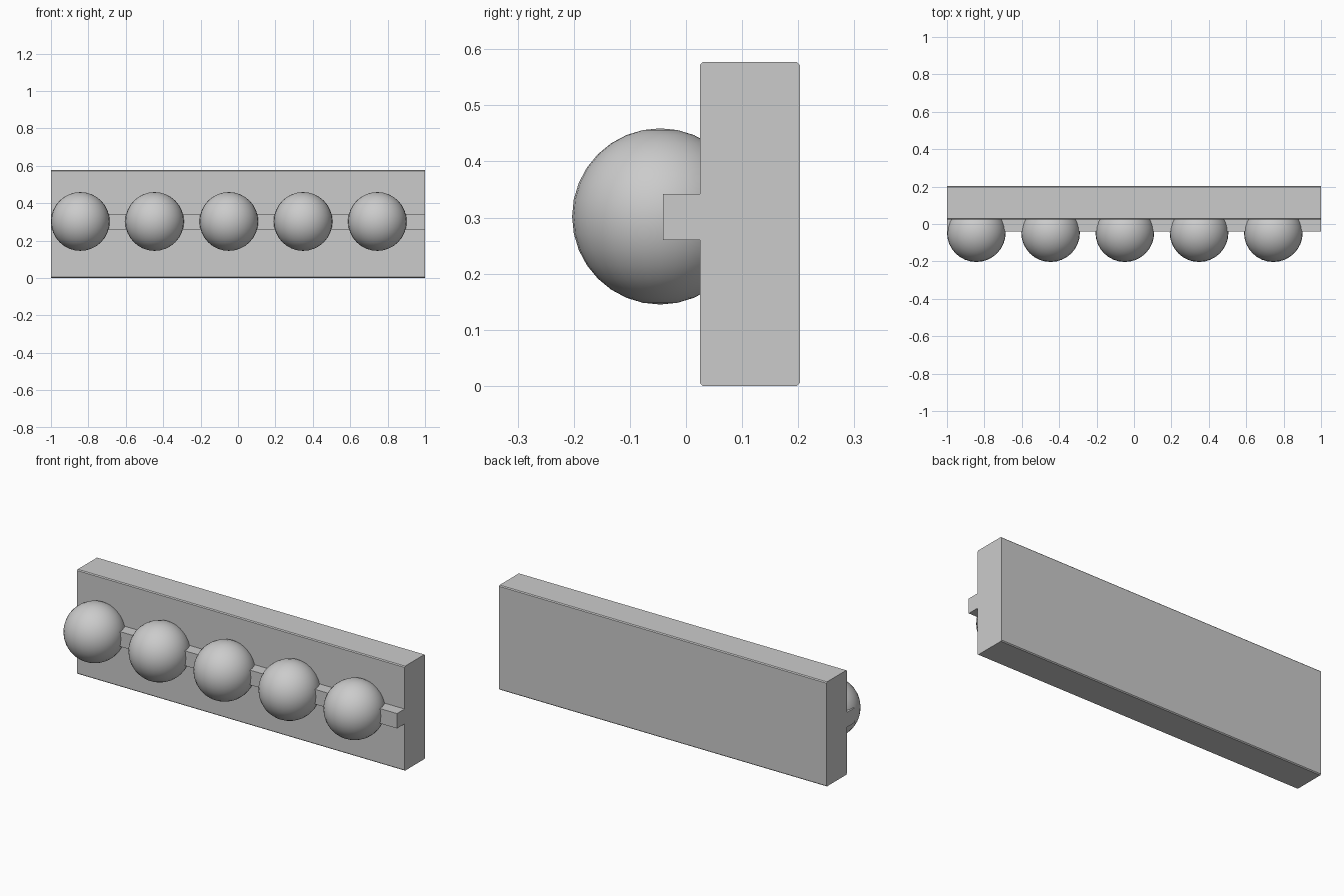
import bpy, bmesh

if "Cube" in bpy.data.objects:
    bpy.data.objects.remove(bpy.data.objects["Cube"])

# Backing board with rail: one cross-section (y, z) swept along x
B = 0.005
profile = [
    (0.025 + B, 0.0), (0.203 - B, 0.0), (0.203, B), (0.203, 0.577 - B),
    (0.203 - B, 0.577), (0.025 + B, 0.577), (0.025, 0.577 - B),
    (0.025, 0.342), (-0.041, 0.342), (-0.041, 0.26), (0.025, 0.26), (0.025, B),
]
bm = bmesh.new()
face = bm.faces.new([bm.verts.new((-1, y, z)) for y, z in profile])
sweep = bmesh.ops.extrude_face_region(bm, geom=[face], use_keep_orig=True)
verts = [g for g in sweep["geom"] if isinstance(g, bmesh.types.BMVert)]
bmesh.ops.translate(bm, verts=verts, vec=(2, 0, 0))
bmesh.ops.recalc_face_normals(bm, faces=bm.faces)
mesh = bpy.data.meshes.new("board_with_rail")
bm.to_mesh(mesh)
bm.free()
bpy.context.collection.objects.link(bpy.data.objects.new("board_with_rail", mesh))

# Row of beads, offset toward the left end
for i in range(5):
    bpy.ops.mesh.primitive_uv_sphere_add(
        segments=32, ring_count=16, radius=0.157,
        location=(-0.843 + i * 0.397, -0.046, 0.302))
    bead = bpy.context.object
    bead.name = f"bead_{i + 1}"
    bpy.ops.object.shade_smooth()
